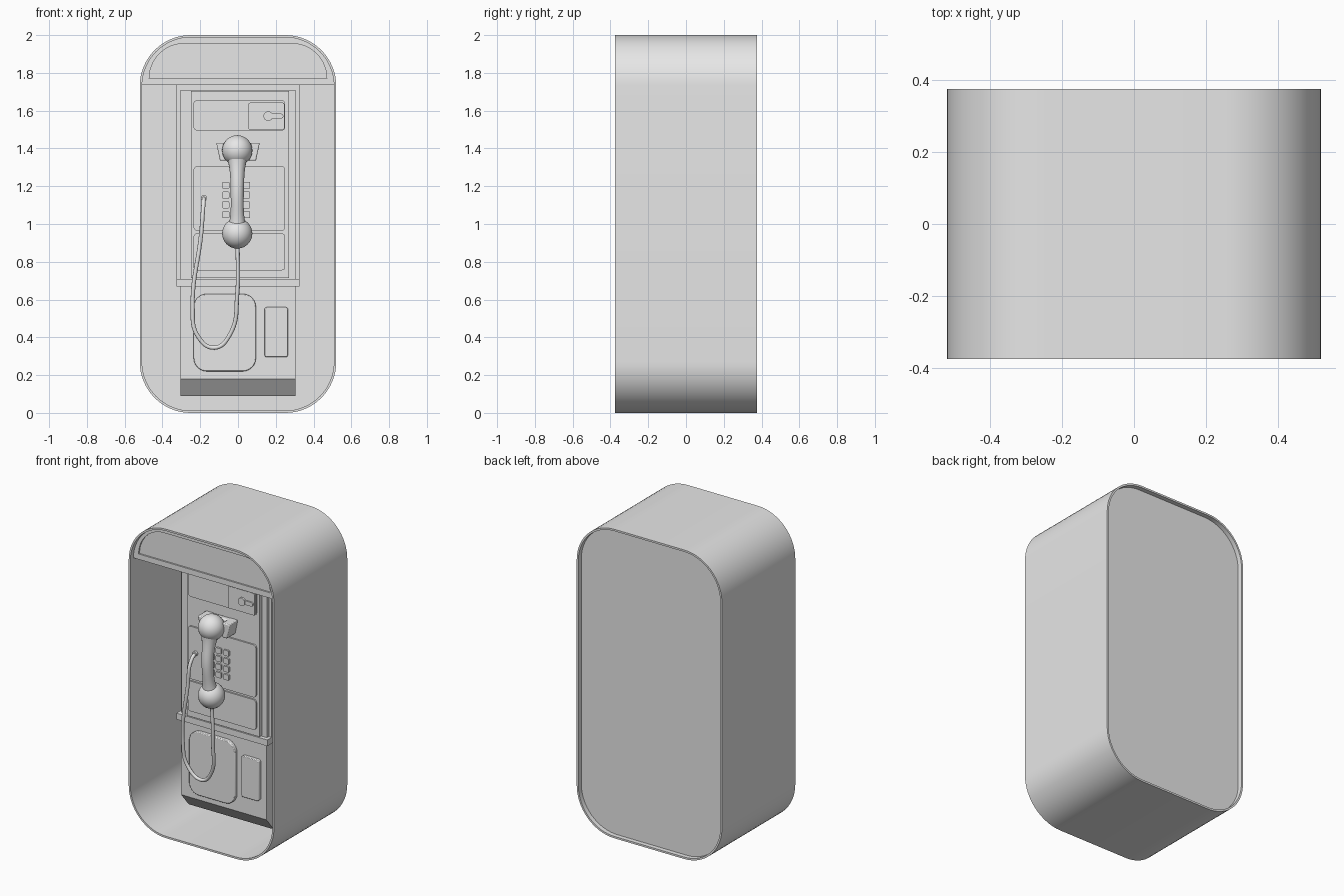
import bpy, bmesh
from math import sin, cos, pi, radians
from mathutils import Vector

if "Cube" in bpy.data.objects:
    bpy.data.objects.remove(bpy.data.objects["Cube"])

grey = bpy.data.materials.new("plain_grey")
grey.use_nodes = True
grey.diffuse_color = (0.8, 0.8, 0.8, 1)
grey.node_tree.nodes["Principled BSDF"].inputs["Base Color"].default_value = grey.diffuse_color


def finish(name, bm, angle=30):
    bmesh.ops.recalc_face_normals(bm, faces=bm.faces)
    mesh = bpy.data.meshes.new(name)
    bm.to_mesh(mesh)
    bm.free()
    ob = bpy.data.objects.new(name, mesh)
    bpy.context.collection.objects.link(ob)
    mesh.materials.append(grey)
    bpy.ops.object.select_all(action='DESELECT')
    ob.select_set(True)
    bpy.context.view_layer.objects.active = ob
    bpy.ops.object.shade_smooth_by_angle(angle=radians(angle))
    return ob


def rounded(x0, x1, z0, z1, r, n=6):
    """Outline of a rounded rectangle, counter-clockwise from the lower right."""
    pts = []
    corners = [(x1 - r, z0 + r), (x1 - r, z1 - r), (x0 + r, z1 - r), (x0 + r, z0 + r)]
    for k, (cx, cz) in enumerate(corners):
        for i in range(n + 1):
            a = -pi / 2 + k * pi / 2 + i * pi / 2 / n
            pts.append((cx + r * cos(a), cz + r * sin(a)))
    return pts


def plate(name, pts, front, back, bevel=0.0):
    """Solid outline extruded from front to back along y."""
    bm = bmesh.new()
    face = bm.faces.new([bm.verts.new((x, front, z)) for x, z in pts])
    out = bmesh.ops.extrude_face_region(bm, geom=[face])
    for v in out["geom"]:
        if isinstance(v, bmesh.types.BMVert):
            v.co.y = back
    ob = finish(name, bm)
    if bevel:
        mod = ob.modifiers.new("soft_edge", 'BEVEL')
        mod.width, mod.segments = bevel, 2
    return ob


def box(name, x0, x1, z0, z1, front, back, bevel=0.0):
    return plate(name, [(x0, z0), (x1, z0), (x1, z1), (x0, z1)], front, back, bevel)


def ring(name, outer, inner, front, back):
    """Open frame between two matching outlines."""
    bm = bmesh.new()
    loops = [[bm.verts.new((x, y, z)) for x, z in pts]
             for pts, y in ((outer, front), (outer, back), (inner, back), (inner, front))]
    n = len(outer)
    for a, b in zip(loops, loops[1:] + loops[:1]):
        for i in range(n):
            j = (i + 1) % n
            bm.faces.new((a[i], a[j], b[j], b[i]))
    return finish(name, bm)


def tube(name, points, radius, sides=4):
    """Smooth round tube through a list of points."""
    cu = bpy.data.curves.new(name, 'CURVE')
    cu.dimensions, cu.bevel_depth, cu.bevel_resolution = '3D', radius, sides
    cu.use_fill_caps = True
    cu.resolution_u = 10
    sp = cu.splines.new('BEZIER')
    sp.bezier_points.add(len(points) - 1)
    for p, q in zip(sp.bezier_points, points):
        p.co = q
        p.handle_left_type = p.handle_right_type = 'AUTO'
    ob = bpy.data.objects.new(name, cu)
    bpy.context.collection.objects.link(ob)
    cu.materials.append(grey)
    return ob


# Booth shell, open at the front, with a back panel set in from the rim
outer = rounded(-0.52, 0.52, 0, 2, 0.27, 16)
inner = rounded(-0.508, 0.508, 0.012, 1.988, 0.258, 16)
ring("booth_shell", outer, inner, -0.375, 0.375)
plate("back_panel", inner, 0.32, 0.345)


# Header sign box under the roof, with a framed sign face
def cap(x, z0, top, r):
    pts = [(-x, z0), (x, z0)]
    for i in range(17):
        a = i * pi / 32
        pts.append((x - r + r * cos(a), top - r + r * sin(a)))
    for i in range(17):
        a = pi / 2 + i * pi / 32
        pts.append((-x + r + r * cos(a), top - r + r * sin(a)))
    return pts


plate("header_box", cap(0.508, 1.735, 1.988, 0.252), -0.335, 0.32)
ring("header_frame", cap(0.508, 1.735, 1.988, 0.252), cap(0.47, 1.77, 1.955, 0.184),
     -0.345, -0.335)

# Telephone housing
box("upper_housing", -0.325, 0.325, 0.69, 1.735, -0.12, 0.32)
box("upper_face", -0.305, 0.305, 0.71, 1.71, -0.14, -0.11)
box("face_plate", -0.25, 0.27, 0.715, 1.705, -0.165, -0.13)
box("housing_ledge", -0.325, 0.325, 0.67, 0.71, -0.165, 0.32)
box("lower_housing", -0.305, 0.305, 0.18, 0.68, -0.145, 0.32)

# Sloping underside of the housing
bm = bmesh.new()
profile = [(-0.145, 0.18), (-0.07, 0.09), (0.32, 0.09), (0.32, 0.18)]
ends = [[bm.verts.new((x, y, z)) for y, z in profile] for x in (-0.305, 0.305)]
for e in ends:
    bm.faces.new(e)
for i in range(4):
    j = (i + 1) % 4
    bm.faces.new((ends[0][i], ends[0][j], ends[1][j], ends[1][i]))
finish("housing_underside", bm)

# Panels on the housing
plate("instruction_panel", rounded(-0.235, 0.25, 1.495, 1.655, 0.018), -0.173, -0.16)
plate("coin_panel", rounded(0.055, 0.245, 1.5, 1.642, 0.008), -0.183, -0.165)
plate("keypad_panel", rounded(-0.235, 0.25, 0.965, 1.305, 0.018), -0.175, -0.16)
plate("notice_panel", rounded(-0.235, 0.25, 0.755, 0.95, 0.018), -0.175, -0.16)
plate("coin_box_door", rounded(-0.235, 0.095, 0.22, 0.63, 0.07), -0.168, -0.14, 0.005)
plate("coin_return", rounded(0.14, 0.265, 0.295, 0.56, 0.014), -0.168, -0.14, 0.004)

# Coin slot surround
plate("coin_slot_disc", rounded(0.135, 0.185, 1.546, 1.596, 0.0249), -0.195, -0.18)
plate("coin_slot_bar", rounded(0.16, 0.24, 1.558, 1.584, 0.0125), -0.192, -0.18)

# Keypad buttons
for row in range(4):
    for col in range(3):
        x, z = -0.065 + col * 0.055, 1.205 - row * 0.052
        plate("key_button", rounded(x - 0.019, x + 0.019, z - 0.018, z + 0.018, 0.005, 2),
              -0.187, -0.17)

# Cradle: a back block with a prong on each side
box("cradle_base", -0.075, 0.075, 1.335, 1.43, -0.2, -0.16, 0.01)
for name, s in (("left_cradle_prong", 1), ("right_cradle_prong", -1)):
    pts = [(s * 0.06, 1.335), (s * 0.095, 1.335), (s * 0.115, 1.43), (s * 0.06, 1.43)]
    plate(name, pts, -0.25, -0.16, 0.006)

# Handset: two round ends joined by a bowed grip
for name, z in (("earpiece", 1.39), ("mouthpiece", 0.95)):
    bm = bmesh.new()
    bmesh.ops.create_uvsphere(bm, u_segments=32, v_segments=16, radius=0.08)
    for v in bm.verts:
        v.co += Vector((-0.004, -0.265, z))
    finish(name, bm, 60)

bm = bmesh.new()
rings = []
for i in range(17):
    t = i / 16
    mid = sin(pi * t)
    z, y = 0.97 + 0.4 * t, -0.272 - 0.034 * mid
    r = 0.031 + 0.022 * (1 - mid) ** 2 + 0.008 * t
    rings.append([bm.verts.new((-0.004 + r * cos(k * pi / 10), y + r * sin(k * pi / 10), z))
                  for k in range(20)])
for a, b in zip(rings, rings[1:]):
    for k in range(20):
        j = (k + 1) % 20
        bm.faces.new((a[k], a[j], b[j], b[k]))
for r in (rings[0], rings[-1]):
    bm.faces.new(r)
finish("handset_grip", bm, 60)

# Cord hanging from the housing to the mouthpiece
tube("handset_cord", [(-0.18, -0.17, 1.14), (-0.182, -0.21, 1.12), (-0.195, -0.235, 0.95),
                      (-0.24, -0.22, 0.56), (-0.215, -0.205, 0.41), (-0.125, -0.2, 0.345),
                      (-0.04, -0.215, 0.42), (-0.004, -0.25, 0.63), (-0.002, -0.265, 0.9)], 0.011)
plate("cord_socket", rounded(-0.195, -0.165, 1.125, 1.155, 0.0149), -0.19, -0.17)
